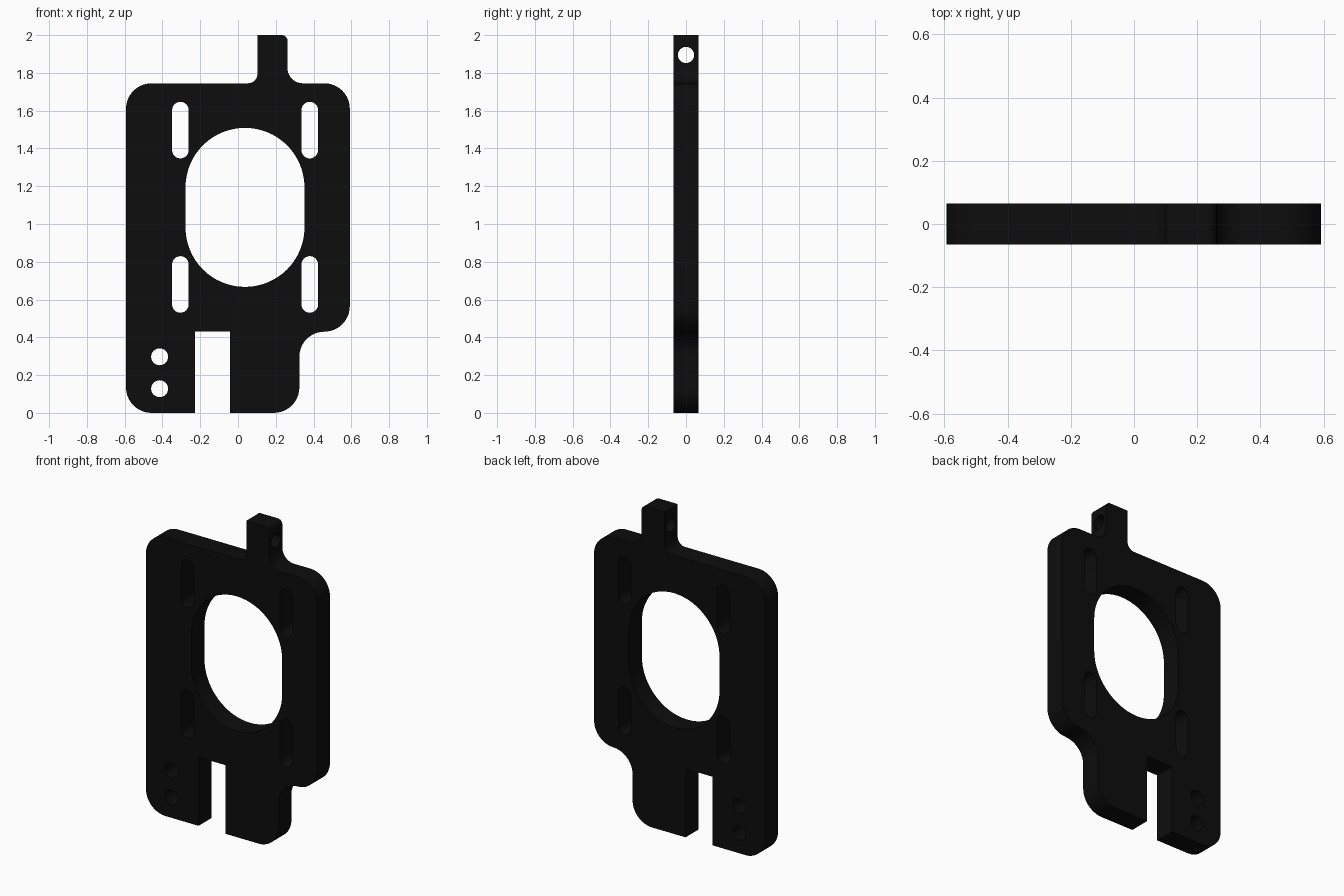
import bpy, bmesh, math
from mathutils import Vector

if "Cube" in bpy.data.objects:
    bpy.data.objects.remove(bpy.data.objects["Cube"])

HALF = 0.065  # half the plate thickness


def rounded(points, steps=10):
    """Outline from (x, z, radius) corners, each filleted with an arc."""
    out = []
    n = len(points)
    for i, (x, z, r) in enumerate(points):
        p = Vector((x, z))
        if r == 0:
            out.append(p)
            continue
        a = (Vector(points[i - 1][:2]) - p).normalized()
        b = (Vector(points[(i + 1) % n][:2]) - p).normalized()
        half = a.angle(b) / 2
        centre = p + (a + b).normalized() * (r / math.sin(half))
        start = p + a * (r / math.tan(half)) - centre
        end = p + b * (r / math.tan(half)) - centre
        sweep = start.angle_signed(end)  # clockwise positive
        for k in range(steps + 1):
            t = -sweep * k / steps
            c, s = math.cos(t), math.sin(t)
            out.append(centre + Vector((start.x * c - start.y * s,
                                        start.x * s + start.y * c)))
    return out


def stadium(x, z0, z1, r, steps=12):
    """Vertical slot outline; a circle when z1 - z0 equals 2r."""
    out = []
    for zc, base in ((z1 - r, 0), (z0 + r, math.pi)):
        for k in range(steps + 1):
            t = base + math.pi * k / steps
            p = Vector((x + r * math.cos(t), zc + r * math.sin(t)))
            if not out or min((p - q).length for q in out) > 1e-4:
                out.append(p)
    return out


# Outer outline, clockwise from the lower left corner
R = 0.135
outline = rounded([
    (-0.593, 0, R), (-0.593, 1.745, R),
    (0.103, 1.745, 0.05), (0.103, 2.0, 0), (0.262, 2.0, 0.03),
    (0.262, 1.745, 0.08), (0.592, 1.745, R),
    (0.592, 0.43, R), (0.325, 0.43, 0.132), (0.325, 0, R),
    (-0.042, 0, 0), (-0.042, 0.43, 0), (-0.228, 0.43, 0), (-0.228, 0, 0),
])

# Central opening, four adjustment slots and two round holes
loops = [outline, stadium(0.037, 0.667, 1.509, 0.315, 32)]
for x in (-0.305, 0.38):
    for z in (0.53, 1.347):
        loops.append(stadium(x, z, z + 0.3, 0.044))
for z in (0.128, 0.297):
    loops.append(stadium(-0.415, z - 0.045, z + 0.045, 0.045))

# Extruded plate
curve = bpy.data.curves.new("mounting_plate", 'CURVE')
curve.dimensions = '2D'
curve.fill_mode = 'BOTH'
curve.extrude = HALF
for pts in loops:
    spline = curve.splines.new('POLY')
    spline.points.add(len(pts) - 1)
    for sp, p in zip(spline.points, pts):
        sp.co = (p.x, p.y, 0, 1)
    spline.use_cyclic_u = True
plate = bpy.data.objects.new("mounting_plate", curve)
bpy.context.collection.objects.link(plate)
plate.rotation_euler.x = math.pi / 2
bpy.context.view_layer.objects.active = plate
plate.select_set(True)
bpy.ops.object.convert(target='MESH')
plate = bpy.context.object
bpy.ops.object.transform_apply(location=False, rotation=True, scale=False)

bm = bmesh.new()
bm.from_mesh(plate.data)
bmesh.ops.remove_doubles(bm, verts=bm.verts, dist=1e-5)
bmesh.ops.recalc_face_normals(bm, faces=bm.faces)
bm.to_mesh(plate.data)
bm.free()

# Sideways hole through the top tab
bpy.ops.mesh.primitive_cylinder_add(vertices=24, radius=0.043, depth=0.4,
                                    location=(0.18, 0, 1.895),
                                    rotation=(0, math.pi / 2, 0))
cutter = bpy.context.object
cutter.name = "tab_hole_cutter"
cutter.hide_render = True
cutter.hide_viewport = False
cutter.display_type = 'WIRE'
mod = plate.modifiers.new("tab_hole", 'BOOLEAN')
mod.operation = 'DIFFERENCE'
mod.solver = 'EXACT'
mod.object = cutter
bpy.ops.object.select_all(action='DESELECT')
plate.select_set(True)
bpy.context.view_layer.objects.active = plate
bpy.ops.object.modifier_apply(modifier=mod.name)
bpy.data.objects.remove(cutter)

# Black finish
black = bpy.data.materials.new("black")
black.diffuse_color = (0.004, 0.004, 0.004, 1)
black.use_nodes = True
black.node_tree.nodes["Principled BSDF"].inputs["Base Color"].default_value = black.diffuse_color
plate.data.materials.clear()
plate.data.materials.append(black)
bpy.ops.object.shade_smooth_by_angle(angle=math.radians(30))
